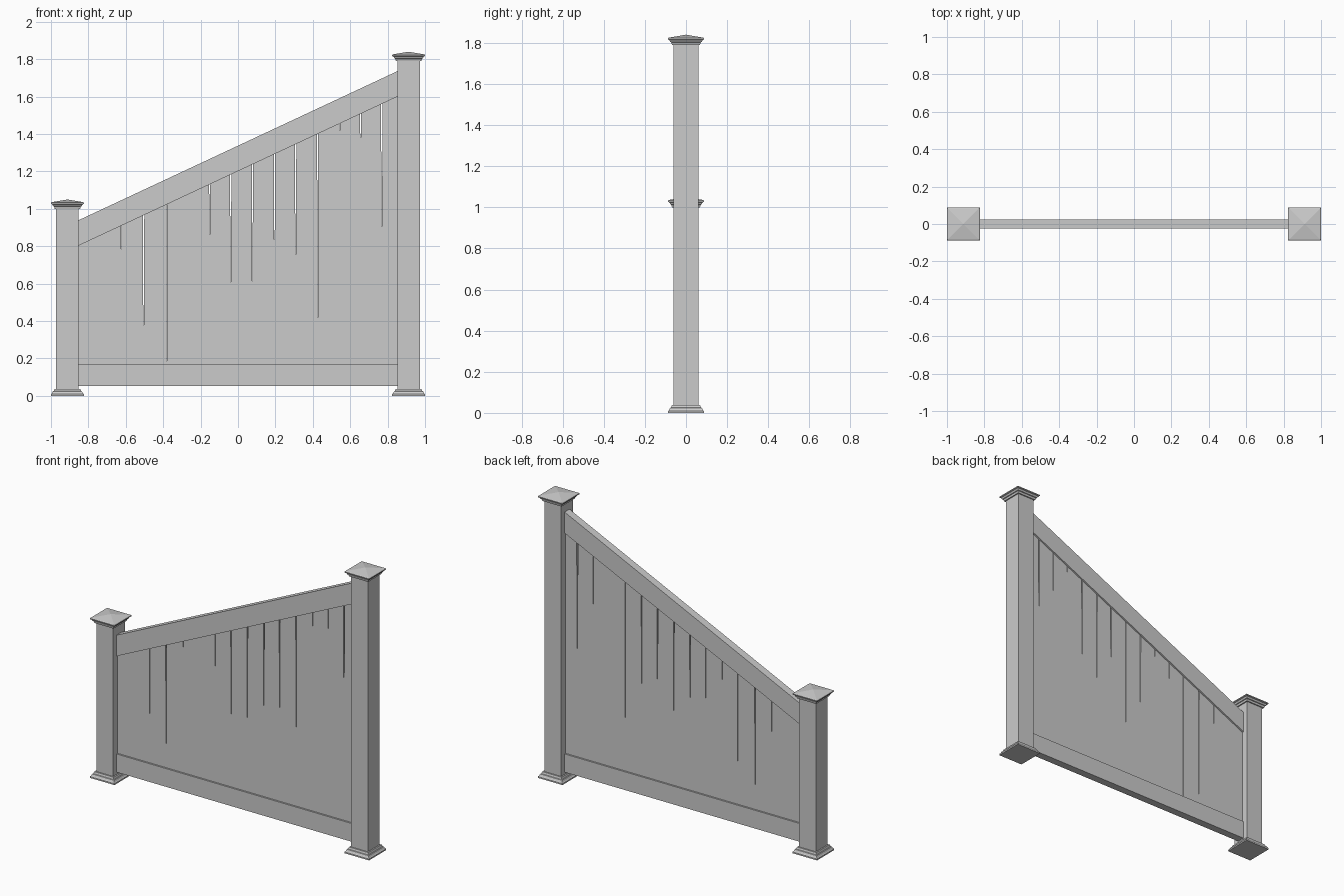
import bpy, bmesh

if "Cube" in bpy.data.objects:
    bpy.data.objects.remove(bpy.data.objects["Cube"])


def finish(bm, name):
    bmesh.ops.remove_doubles(bm, verts=bm.verts, dist=1e-5)
    bmesh.ops.recalc_face_normals(bm, faces=bm.faces)
    me = bpy.data.meshes.new(name)
    bm.to_mesh(me)
    bm.free()
    ob = bpy.data.objects.new(name, me)
    bpy.context.collection.objects.link(ob)
    return ob


def square_loft(name, x, z, profile, apex=None):
    """Stack of square rings (half width, height), optionally ending in a point."""
    bm = bmesh.new()
    rings = [[bm.verts.new((x + sx * h, sy * h, z + dz))
              for sx, sy in ((-1, -1), (1, -1), (1, 1), (-1, 1))]
             for h, dz in profile]
    for a, b in zip(rings, rings[1:]):
        for i in range(4):
            j = (i + 1) % 4
            bm.faces.new((a[i], a[j], b[j], b[i]))
    bm.faces.new(rings[0])
    if apex is None:
        bm.faces.new(rings[-1])
    else:
        tip = bm.verts.new((x, 0, z + apex))
        for i in range(4):
            bm.faces.new((rings[-1][i], rings[-1][(i + 1) % 4], tip))
    return finish(bm, name)


def slab(name, outline, half):
    """Extrude an x-z outline symmetrically along y."""
    bm = bmesh.new()
    f = bm.faces.new([bm.verts.new((x, -half, z)) for x, z in outline])
    ext = bmesh.ops.extrude_face_region(bm, geom=[f])
    bmesh.ops.translate(bm, vec=(0, 2 * half, 0),
                        verts=[v for v in ext["geom"] if isinstance(v, bmesh.types.BMVert)])
    return finish(bm, name)


# Posts with stepped base skirts and pyramid caps
POST_X, POST_H = 0.912, 0.06
BASE = [(0.088, 0), (0.088, 0.009), (0.083, 0.013), (0.078, 0.024),
        (0.073, 0.026), (0.069, 0.038), (0.06, 0.038)]
CAP = [(0.06, 0), (0.068, 0), (0.071, 0.012), (0.076, 0.014),
       (0.081, 0.024), (0.088, 0.027), (0.088, 0.033), (0.083, 0.036)]
for side, x, top in (("left", -POST_X, 1.05), ("right", POST_X, 1.84)):
    square_loft(side + "_post", x, 0, [(POST_H, 0.002), (POST_H, top - 0.03)])
    square_loft(side + "_post_base", x, 0, BASE)
    square_loft(side + "_post_cap", x, top - 0.05, CAP, apex=0.05)

# Rails
X0, X1 = -0.853, 0.852


def rail_under(x):
    return 0.803 + (x - X0) * (1.60 - 0.803) / (X1 - X0)


slab("bottom_rail", [(X0, 0.052), (X1, 0.052), (X1, 0.17), (X0, 0.17)], 0.025)
slab("top_rail", [(X0, rail_under(X0)), (X1, rail_under(X1)),
                  (X1, rail_under(X1) + 0.136), (X0, rail_under(X0) + 0.136)], 0.025)

# Boards separated by tapering gaps: (x, lowest point of gap, half width at top)
GAPS = [(X0, 0.15, 0), (-0.738, 0.79, 0), (-0.623, 0.15, 0.0015), (-0.505, 0.15, 0.004),
        (-0.381, 0.15, 0.0015), (-0.270, 0.86, 0.0015), (-0.152, 0.59, 0.002),
        (-0.039, 0.57, 0.004), (0.077, 0.37, 0.003), (0.195, 0.63, 0.004),
        (0.308, 0.61, 0.004), (0.426, 0.27, 0.003), (0.545, 1.35, 0.002),
        (0.655, 1.10, 0.002), (0.769, 0.84, 0.005), (X1, 0.15, 0)]
for n, ((xa, za, wa), (xb, zb, wb)) in enumerate(zip(GAPS, GAPS[1:])):
    pts = [(xa, 0.14), (xb, 0.14), (xb, zb), (xb - wb, rail_under(xb) + 0.03),
           (xa + wa, rail_under(xa) + 0.03), (xa, za)]
    slab(f"board_{n + 1}", pts, 0.014)
